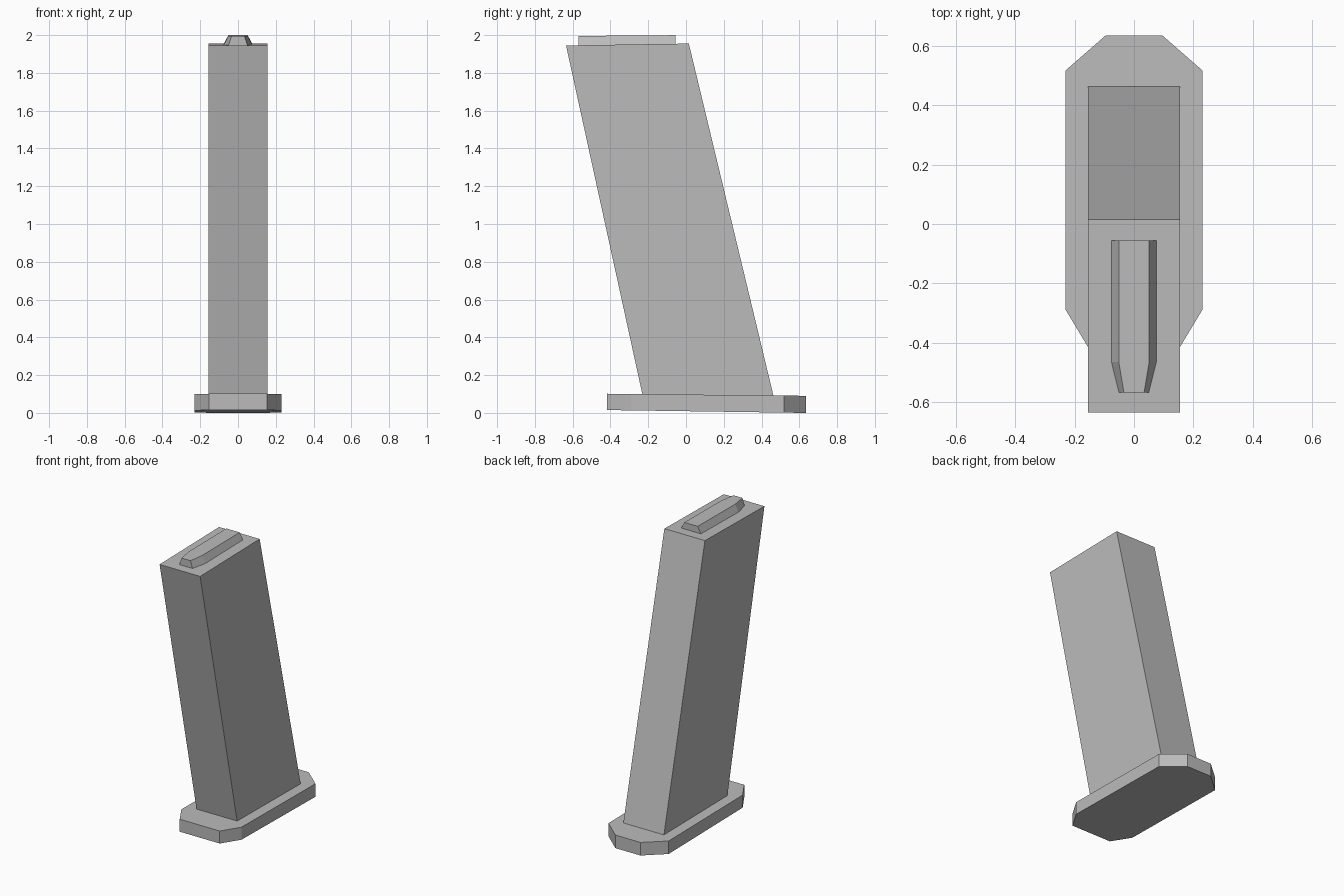
import bpy
import bmesh

cube = bpy.data.objects.get("Cube")
if cube:
    bpy.data.objects.remove(cube, do_unlink=True)

GREY = (0.5, 0.5, 0.5, 1)
grey = bpy.data.materials.new("plain grey")
grey.use_nodes = True
grey.diffuse_color = GREY
grey.node_tree.nodes["Principled BSDF"].inputs["Base Color"].default_value = GREY


def mirrored(half):
    """Close a half outline, listed front to back on +x, across x = 0."""
    return half + [(-x, y) for x, y in reversed(half)]


def loft(name, lower, upper, low_z, high_z):
    """Join two matching outlines; low_z and high_z give the height at each y."""
    bm = bmesh.new()
    a = [bm.verts.new((x, y, low_z(y))) for x, y in mirrored(lower)]
    b = [bm.verts.new((x, y, high_z(y))) for x, y in mirrored(upper)]
    bm.faces.new(a[::-1])
    bm.faces.new(b)
    for i in range(len(a)):
        j = (i + 1) % len(a)
        bm.faces.new((a[i], a[j], b[j], b[i]))
    bmesh.ops.recalc_face_normals(bm, faces=bm.faces)
    mesh = bpy.data.meshes.new(name)
    bm.to_mesh(mesh)
    bm.free()
    mesh.materials.append(grey)
    obj = bpy.data.objects.new(name, mesh)
    bpy.context.collection.objects.link(obj)
    return obj


def slope(z, rise):
    return lambda y: z + rise * y


# Floor plate: chamfered outline, dropping slightly to the back
plate = [(0.153, -0.418), (0.23, -0.29), (0.23, 0.518), (0.096, 0.635)]
loft("base_plate", plate, plate, slope(0.009, -0.0145), slope(0.097, -0.0105))

# Leaning rectangular body, its foot sunk just into the plate
W = 0.155
loft("body", [(W, -0.222), (W, 0.473)], [(W, -0.635), (W, 0.015)],
     slope(0.055, -0.012), slope(1.955, 0.016))

# Raised top block: sloped sides, narrowed toward the front
loft("top_block",
     [(0.052, -0.568), (0.078, -0.465), (0.078, -0.055)],
     [(0.034, -0.568), (0.051, -0.465), (0.051, -0.055)],
     slope(1.95, 0.016), slope(2.0, 0.008))
